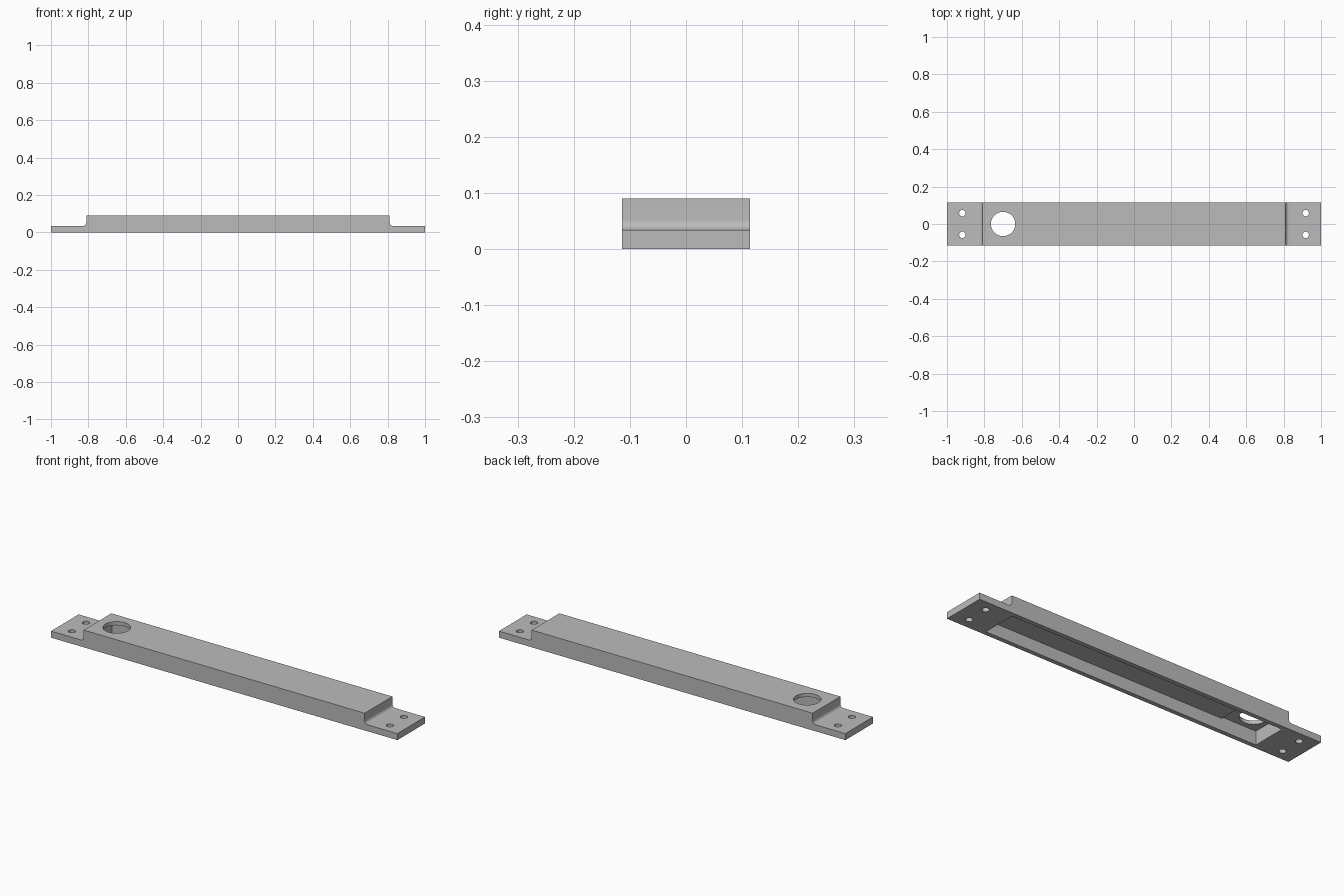
import bpy, bmesh, math

cube = bpy.data.objects.get("Cube")
if cube:
    bpy.data.objects.remove(cube, do_unlink=True)

HALF_Y, TOP, TAB = 0.114, 0.09, 0.034
STEP_X, FILLET = 0.811, 0.018
CAVITY_X, CAVITY_Y = 0.79, 0.091

grey = bpy.data.materials.new("plain grey")
grey.use_nodes = True
grey.diffuse_color = (0.5, 0.5, 0.5, 1)
grey.node_tree.nodes["Principled BSDF"].inputs["Base Color"].default_value = (0.5, 0.5, 0.5, 1)


def cut(target, cutter):
    """Subtract the active cutter from the target, then discard it."""
    cutter.hide_render = True
    mod = target.modifiers.new("cut", 'BOOLEAN')
    mod.operation, mod.solver, mod.object = 'DIFFERENCE', 'EXACT', cutter
    bpy.ops.object.select_all(action='DESELECT')
    target.select_set(True)
    bpy.context.view_layer.objects.active = target
    bpy.ops.object.modifier_apply(modifier=mod.name)
    bpy.data.objects.remove(cutter, do_unlink=True)


def cut_box(target, x0, x1, depth):
    bpy.ops.mesh.primitive_cube_add(size=1, location=((x0 + x1) / 2, 0, depth / 2 - 0.05))
    box = bpy.context.object
    box.scale = (x1 - x0, 2 * CAVITY_Y, depth + 0.1)
    bpy.ops.object.transform_apply(location=False, rotation=False, scale=True)
    cut(target, box)


def cut_hole(target, x, y, radius, sides):
    bpy.ops.mesh.primitive_cylinder_add(vertices=sides, radius=radius, depth=0.4, location=(x, y, 0))
    cut(target, bpy.context.object)


# Side profile: end tabs, filleted steps and raised middle
half = [(1, 0), (1, TAB)]
for i in range(9):
    a = math.radians(270 - 90 * i / 8)
    half.append((STEP_X + FILLET + FILLET * math.cos(a), TAB + FILLET + FILLET * math.sin(a)))
half.append((STEP_X, TOP))
profile = half + [(-x, z) for x, z in reversed(half)]

bm = bmesh.new()
face = bm.faces.new([bm.verts.new((x, -HALF_Y, z)) for x, z in profile])
extruded = bmesh.ops.extrude_face_region(bm, geom=[face])["geom"]
bmesh.ops.translate(bm, vec=(0, 2 * HALF_Y, 0),
                    verts=[v for v in extruded if isinstance(v, bmesh.types.BMVert)])
bmesh.ops.recalc_face_normals(bm, faces=bm.faces)
mesh = bpy.data.meshes.new("mounting_cover")
bm.to_mesh(mesh)
bm.free()
mesh.materials.append(grey)
cover = bpy.data.objects.new("mounting_cover", mesh)
bpy.context.collection.objects.link(cover)

# Long underside cavity, with a slightly deeper pocket below the large hole
cut_box(cover, -CAVITY_X, CAVITY_X, 0.063)
cut_box(cover, -CAVITY_X, -0.59, 0.071)

# Large top opening and four screw holes
cut_hole(cover, -0.7, 0, 0.065, 64)
for sx in (-1, 1):
    for sy in (-1, 1):
        cut_hole(cover, sx * 0.918, sy * 0.058, 0.017, 32)

bpy.ops.object.select_all(action='DESELECT')
cover.select_set(True)
bpy.context.view_layer.objects.active = cover
bpy.ops.object.shade_smooth_by_angle(angle=math.radians(30))
